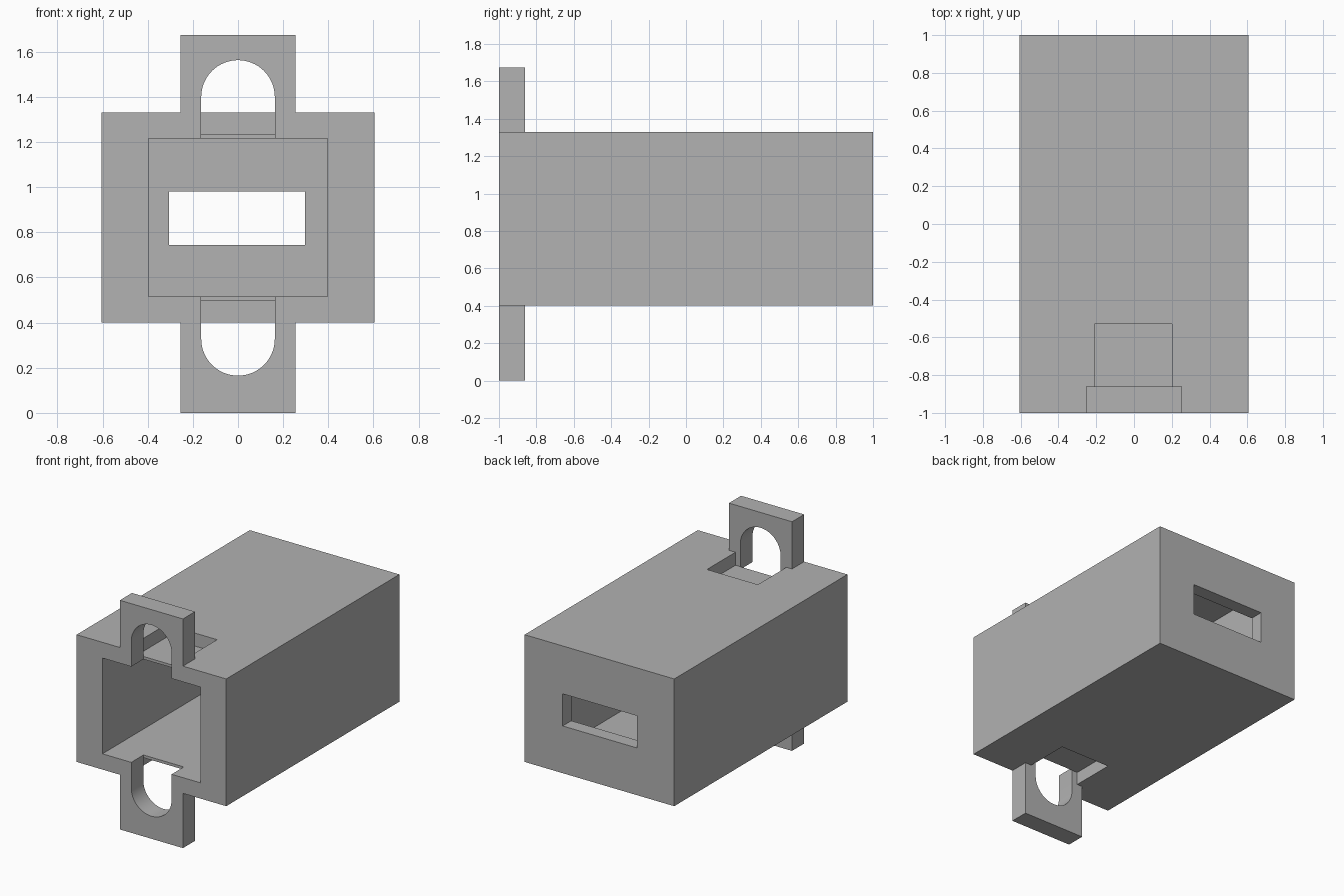
import bpy, bmesh, math

if "Cube" in bpy.data.objects:
    bpy.data.objects.remove(bpy.data.objects["Cube"], do_unlink=True)

grey = bpy.data.materials.new("plain_grey")
grey.use_nodes = True
COLOUR = (0.445, 0.445, 0.445, 1)
grey.diffuse_color = COLOUR
grey.node_tree.nodes["Principled BSDF"].inputs["Base Color"].default_value = COLOUR


def prism(name, outline, y0, y1):
    """Extrude an x-z outline from y0 to y1."""
    bm = bmesh.new()
    face = bm.faces.new([bm.verts.new((x, y0, z)) for x, z in outline])
    new = bmesh.ops.extrude_face_region(bm, geom=[face])["geom"]
    bmesh.ops.translate(bm, vec=(0, y1 - y0, 0),
                        verts=[v for v in new if isinstance(v, bmesh.types.BMVert)])
    bmesh.ops.recalc_face_normals(bm, faces=bm.faces)
    mesh = bpy.data.meshes.new(name)
    bm.to_mesh(mesh)
    bm.free()
    mesh.materials.append(grey)
    obj = bpy.data.objects.new(name, mesh)
    bpy.context.collection.objects.link(obj)
    return obj


def box(name, x0, x1, y0, y1, z0, z1):
    return prism(name, [(x0, z0), (x1, z0), (x1, z1), (x0, z1)], y0, y1)


def combine(target, tool, operation):
    """Apply a boolean and discard the tool."""
    mod = target.modifiers.new(tool.name, "BOOLEAN")
    mod.operation = operation
    mod.solver = "EXACT"
    mod.object = tool
    bpy.context.view_layer.objects.active = target
    bpy.ops.object.modifier_apply(modifier=mod.name)
    bpy.data.objects.remove(tool, do_unlink=True)


# Heights of the housing and of the whole mounting plate
BOTTOM, TOP, FULL = 0.4, 1.33, 1.675
FRONT, LUG_BACK = -1.0, -0.86

# Housing with lugs above and below its front end
housing = box("housing", -0.605, 0.605, FRONT, 1, BOTTOM, TOP)
combine(housing, box("lugs", -0.255, 0.255, FRONT, LUG_BACK, 0, FULL), "UNION")

# Deep front cavity and the slot through the back wall
combine(housing, box("cavity", -0.396, 0.396, -1.2, 0.9, 0.515, 1.215), "DIFFERENCE")
combine(housing, box("back_slot", -0.305, 0.297, 0.8, 1.2, 0.745, 0.98), "DIFFERENCE")

# Shallow pockets behind each lug
combine(housing, box("top_pocket", -0.21, 0.202, LUG_BACK, -0.53, 1.235, 1.5), "DIFFERENCE")
combine(housing, box("bottom_pocket", -0.21, 0.202, LUG_BACK, -0.53, 0.2, 0.495), "DIFFERENCE")

# Round-ended opening through both lugs
RADIUS, STEPS = 0.163, 32
arch = []
for centre, start in ((1.4, 0), (0.328, math.pi)):
    for i in range(STEPS + 1):
        a = start + math.pi * i / STEPS
        arch.append((RADIUS * math.cos(a), centre + RADIUS * math.sin(a)))
combine(housing, prism("lug_opening", arch, -1.2, LUG_BACK + 0.001), "DIFFERENCE")

# Smooth the arches, keep the corners sharp
bpy.ops.object.select_all(action="DESELECT")
housing.select_set(True)
bpy.context.view_layer.objects.active = housing
bpy.ops.object.shade_smooth_by_angle(angle=math.radians(30))
